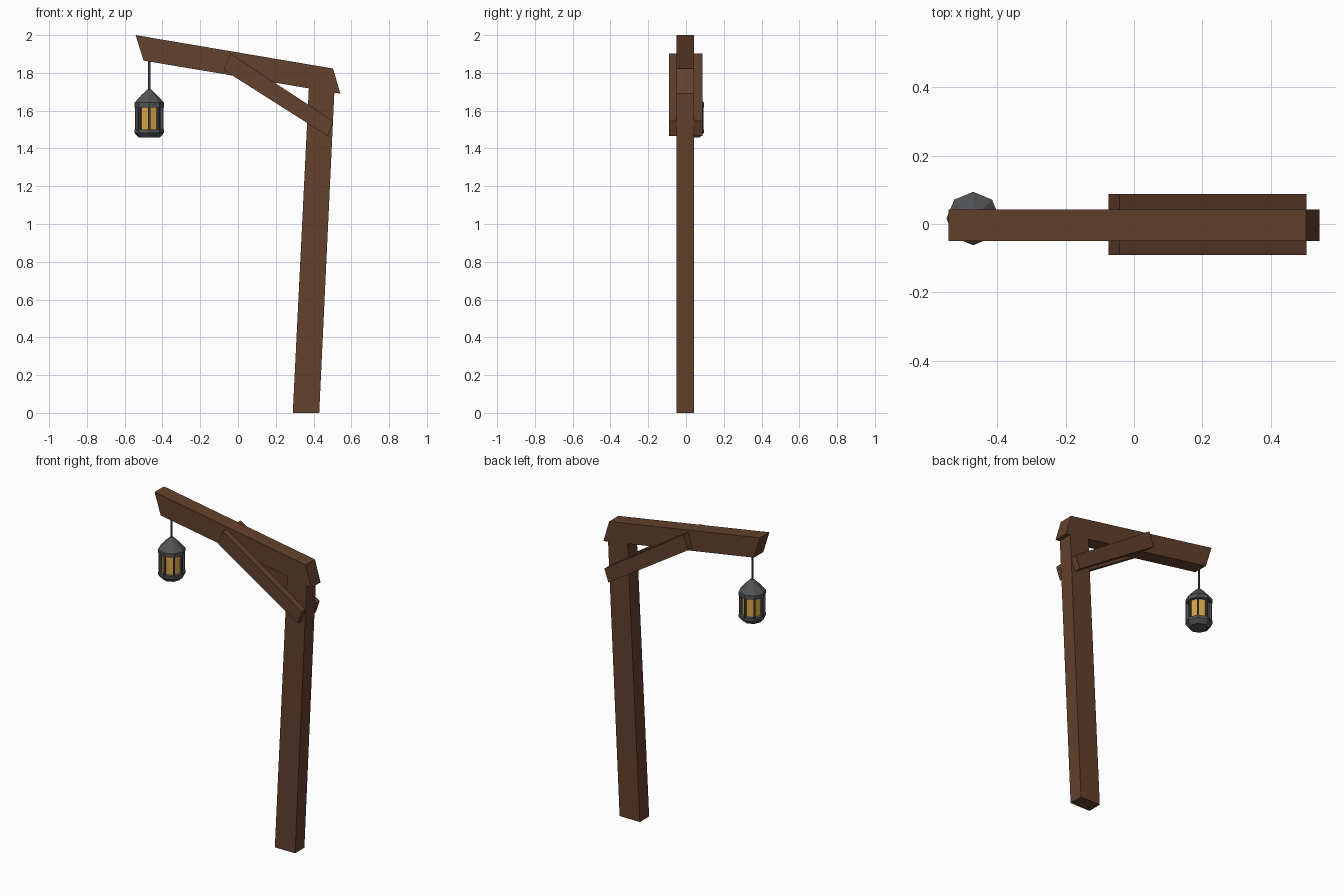
import bpy, bmesh, math
from mathutils import Vector

cube = bpy.data.objects.get("Cube")
if cube:
    bpy.data.objects.remove(cube, do_unlink=True)


def material(name, color):
    m = bpy.data.materials.new(name)
    m.use_nodes = True
    m.diffuse_color = (*color, 1)
    m.node_tree.nodes["Principled BSDF"].inputs["Base Color"].default_value = (*color, 1)
    return m


WOOD = material("brown wood", (0.125, 0.053, 0.026))
METAL = material("dark grey metal", (0.085, 0.087, 0.09))
GLASS = material("amber glass", (0.68, 0.36, 0.06))


def finish(bm, name, *mats):
    bmesh.ops.recalc_face_normals(bm, faces=bm.faces)
    mesh = bpy.data.meshes.new(name)
    bm.to_mesh(mesh)
    bm.free()
    for m in mats:
        mesh.materials.append(m)
    obj = bpy.data.objects.new(name, mesh)
    bpy.context.collection.objects.link(obj)
    return obj


def plank(name, outline, y0, y1):
    """Timber with a front outline (x, z), cut through from y0 to y1."""
    bm = bmesh.new()
    face = bm.faces.new([bm.verts.new((x, y0, z)) for x, z in outline])
    new = bmesh.ops.extrude_face_region(bm, geom=[face])["geom"]
    bmesh.ops.translate(bm, vec=(0, y1 - y0, 0),
                        verts=[v for v in new if isinstance(v, bmesh.types.BMVert)])
    return finish(bm, name, WOOD)


LANTERN = Vector((-0.47, 0.016, 0))


def turned(profile, sides=8):
    """Closed faceted solid from (radius, z) rings about the lantern axis."""
    bm = bmesh.new()
    rings = []
    for r, z in profile:
        ring = []
        for i in range(sides):
            a = math.tau * i / sides
            ring.append(bm.verts.new(LANTERN + Vector((r * math.cos(a), r * math.sin(a), z))))
        rings.append(ring)
    for low, high in zip(rings, rings[1:]):
        for i in range(sides):
            j = (i + 1) % sides
            bm.faces.new((low[i], low[j], high[j], high[i]))
    bm.faces.new(rings[0][::-1])
    bm.faces.new(rings[-1])
    return bm


# Timber frame
plank("post", [(0.29, 0), (0.43, 0), (0.51, 1.696), (0.375, 1.718)], -0.05, 0.042)
plank("beam", [(-0.5, 1.865), (0.542, 1.69), (0.503, 1.823), (-0.542, 2.0)], -0.05, 0.042)
brace = [(-0.075, 1.815), (0.476, 1.465), (0.504, 1.545), (-0.042, 1.903)]
plank("front_brace", brace, -0.09, -0.05)
plank("back_brace", brace, 0.042, 0.087)

# Lantern hanger, roof and base
finish(turned([(0.006, 1.70), (0.006, 1.875)], 6), "hanging_rod", METAL)
finish(turned([(0.078, 1.618), (0.078, 1.642), (0.042, 1.682), (0.01, 1.713)]),
       "lantern_roof", METAL)
finish(turned([(0.055, 1.457), (0.078, 1.482), (0.078, 1.5)]), "lantern_base", METAL)

# Lantern body with a recessed pane on every side
bm = turned([(0.076, 1.492), (0.076, 1.626)])
bm.normal_update()
panes = [f for f in bm.faces if abs(f.normal.z) < 0.5]
bmesh.ops.inset_individual(bm, faces=panes, thickness=0.009)
bmesh.ops.inset_individual(bm, faces=panes, thickness=0.0002, depth=-0.018)
for f in panes:
    f.material_index = 1
finish(bm, "lantern_body", METAL, GLASS)
